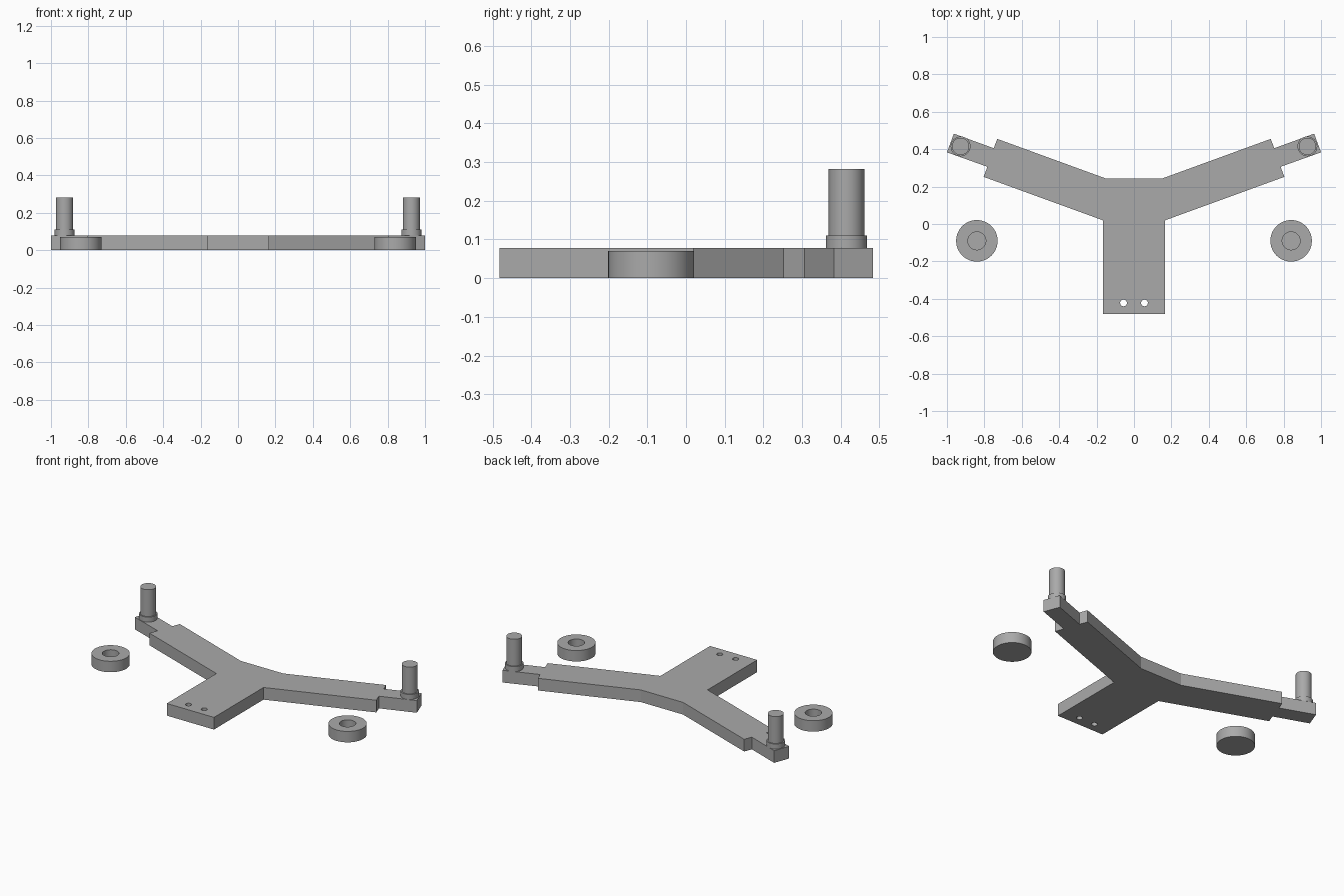
import bpy, math

if "Cube" in bpy.data.objects:
    bpy.data.objects.remove(bpy.data.objects["Cube"], do_unlink=True)

# Single grey finish
grey = bpy.data.materials.new("plain grey")
grey.use_nodes = True
colour = (0.4, 0.4, 0.4, 1)
grey.diffuse_color = colour
grey.node_tree.nodes["Principled BSDF"].inputs["Base Color"].default_value = colour

THICK = 0.078


def activate(obj):
    bpy.ops.object.select_all(action="DESELECT")
    obj.select_set(True)
    bpy.context.view_layer.objects.active = obj


def plate(name, loops, height):
    """Extrude an outline with holes upward from the ground."""
    curve = bpy.data.curves.new(name, "CURVE")
    curve.dimensions = "2D"
    curve.fill_mode = "BOTH"
    curve.extrude = height / 2
    for loop in loops:
        spline = curve.splines.new("POLY")
        spline.points.add(len(loop) - 1)
        for point, (x, y) in zip(spline.points, loop):
            point.co = (x, y, 0, 1)
        spline.use_cyclic_u = True
        spline.use_smooth = False
    obj = bpy.data.objects.new(name, curve)
    obj.location.z = height / 2
    bpy.context.collection.objects.link(obj)
    curve.materials.append(grey)
    activate(obj)
    bpy.ops.object.convert(target="MESH")


def lathe(name, profile, x, y, steps=48):
    """Turn a (radius, height) profile, starting and ending on the axis."""
    inner = profile[1:-1]
    verts = [(r * math.cos(a), r * math.sin(a), z)
             for r, z in inner
             for a in (math.tau * i / steps for i in range(steps))]
    faces = [tuple(reversed(range(steps)))]
    for k in range(len(inner) - 1):
        for i in range(steps):
            j = (i + 1) % steps
            low, high = k * steps, (k + 1) * steps
            faces.append((low + i, low + j, high + j, high + i))
    last = (len(inner) - 1) * steps
    faces.append(tuple(range(last, last + steps)))
    mesh = bpy.data.meshes.new(name)
    mesh.from_pydata(verts, [], faces)
    mesh.materials.append(grey)
    obj = bpy.data.objects.new(name, mesh)
    obj.location = (x, y, 0)
    bpy.context.collection.objects.link(obj)
    activate(obj)
    bpy.ops.object.shade_smooth_by_angle(angle=math.radians(30))


def circle(x, y, r, steps=32):
    return [(x + r * math.cos(math.tau * i / steps),
             y + r * math.sin(math.tau * i / steps)) for i in range(steps)]


# Y-shaped bracket with stepped arm tips and two screw holes
half = [(0.167, -0.482), (0.167, 0.02), (0.804, 0.252), (0.784, 0.306),
        (1.0, 0.383), (0.963, 0.483), (0.75, 0.405), (0.731, 0.455),
        (0.15, 0.243)]
outline = half + [(-x, y) for x, y in reversed(half)]
plate("bracket", [outline] + [circle(s * 0.056, -0.422, 0.018) for s in (1, -1)], THICK)

# Shouldered pins on the tips and loose cap rings beside the stem
pin_profile = [(0, THICK), (0.053, THICK), (0.053, 0.11), (0.046, 0.11),
               (0.046, 0.282), (0, 0.282)]
cap_profile = [(0, 0), (0.111, 0), (0.111, 0.07), (0.048, 0.07),
               (0.048, 0.02), (0, 0.02)]
for side, s in (("left", 1), ("right", -1)):
    lathe(side + "_pin", pin_profile, s * 0.927, 0.415)
    lathe(side + "_cap_ring", cap_profile, s * 0.84, -0.09)
